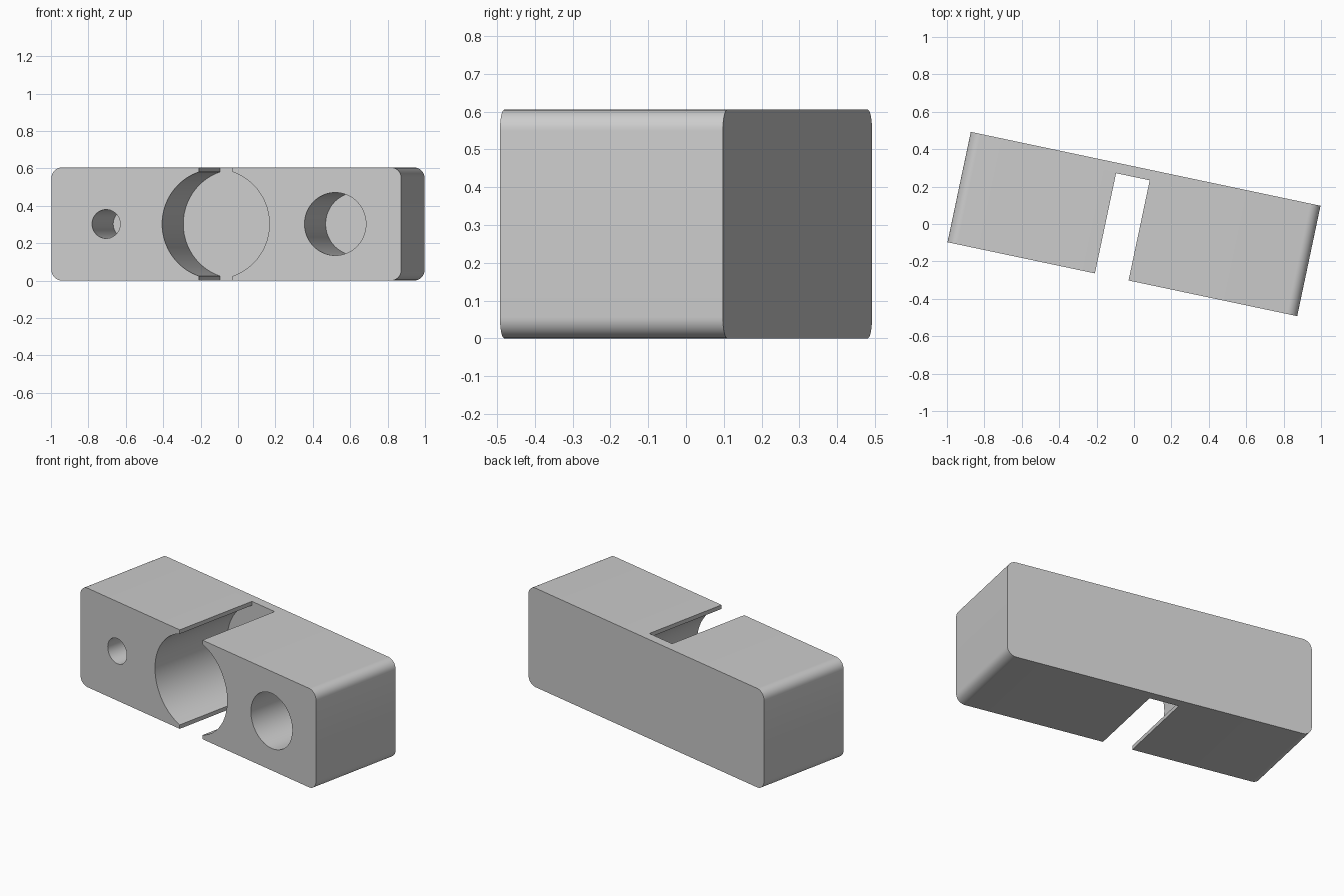
import bpy
import bmesh
import math
from mathutils import Matrix

cube = bpy.data.objects.get("Cube")
if cube:
    bpy.data.objects.remove(cube, do_unlink=True)

LENGTH, DEPTH, HEIGHT = 1.911, 0.603, 0.605
CORNER = 0.056
FLOOR_Y = 0.246            # where the pockets end
FRONT_Y = -DEPTH / 2 - 0.1  # cutters start in front of the block
MID_Z = HEIGHT / 2
POCKET_X = -0.058

grey = bpy.data.materials.new("light_grey")
grey.use_nodes = True
grey.diffuse_color = (0.6, 0.6, 0.6, 1)
grey.node_tree.nodes["Principled BSDF"].inputs["Base Color"].default_value = (0.6, 0.6, 0.6, 1)


def make_object(name, bm):
    mesh = bpy.data.meshes.new(name)
    bm.to_mesh(mesh)
    bm.free()
    mesh.materials.append(grey)
    obj = bpy.data.objects.new(name, mesh)
    bpy.context.collection.objects.link(obj)
    return obj


def box(name, size, centre, corner=0):
    """Box, with the edges running front to back optionally rounded."""
    bm = bmesh.new()
    bmesh.ops.create_cube(bm, size=1, matrix=Matrix.Translation(centre) @ Matrix.Diagonal((*size, 1)))
    if corner:
        edges = [e for e in bm.edges if abs(e.verts[0].co.y - e.verts[1].co.y) > 0.1]
        bmesh.ops.bevel(bm, geom=edges, offset=corner, segments=10, profile=0.5, affect='EDGES')
    return make_object(name, bm)


def bore(name, x, radius):
    """Round cutter entering from the front."""
    bm = bmesh.new()
    place = Matrix.Translation((x, (FRONT_Y + FLOOR_Y) / 2, MID_Z)) @ Matrix.Rotation(math.pi / 2, 4, 'X')
    bmesh.ops.create_cone(bm, cap_ends=True, segments=96, radius1=radius, radius2=radius,
                          depth=FLOOR_Y - FRONT_Y, matrix=place)
    return make_object(name, bm)


# Main block
block = box("holder_block", (LENGTH, DEPTH, HEIGHT), (0, 0, MID_Z), CORNER)

# Three round pockets and the slot open to top and bottom
cutters = [
    bore("small_bore_cutter", -0.657, 0.077),
    bore("large_bore_cutter", POCKET_X, 0.293),
    bore("medium_bore_cutter", 0.595, 0.168),
    box("slot_cutter", (0.184, FLOOR_Y - FRONT_Y, HEIGHT + 0.2),
        (POCKET_X, (FRONT_Y + FLOOR_Y) / 2, MID_Z)),
]
bpy.context.view_layer.objects.active = block
for cutter in cutters:
    cutter.hide_render = True
    mod = block.modifiers.new(cutter.name, 'BOOLEAN')
    mod.operation = 'DIFFERENCE'
    mod.solver = 'EXACT'
    mod.object = cutter
    bpy.ops.object.modifier_apply(modifier=mod.name)
    bpy.data.objects.remove(cutter, do_unlink=True)

# Smooth curved walls, sharp edges, and the turned pose
bpy.ops.object.select_all(action='DESELECT')
block.select_set(True)
bpy.ops.object.shade_smooth_by_angle(angle=math.radians(30))
block.rotation_euler.z = math.radians(-11.93)
